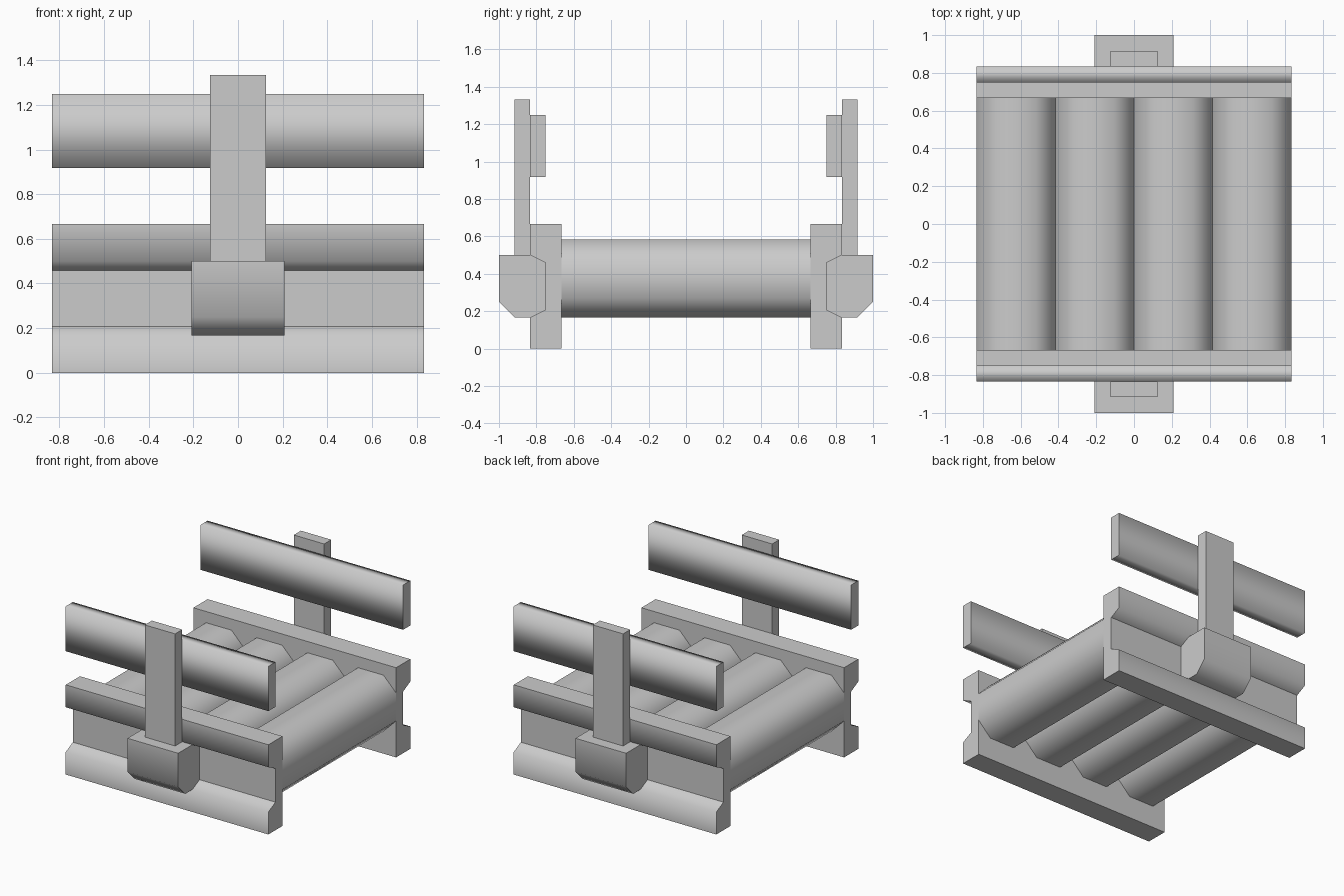
import bpy, bmesh
from mathutils import Vector

if "Cube" in bpy.data.objects:
    bpy.data.objects.remove(bpy.data.objects["Cube"])

U = 1 / 12  # design grid step


def extrude(name, profile, half, axis, sharp=(), offset=(0, 0, 0), mirror=False):
    """Extrude a profile (grid units) along x or y; sharp lists hard profile corners."""
    bm = bmesh.new()
    rings = []
    for s in (-half, half):
        rings.append([bm.verts.new(Vector((s, a, b) if axis == 'x' else (a, s, b)) * U)
                      for a, b in profile])
    n = len(profile)
    for i in range(n):
        j = (i + 1) % n
        bm.faces.new((rings[0][i], rings[0][j], rings[1][j], rings[1][i]))
    for ring in rings:
        bm.faces.new(ring)
    bmesh.ops.recalc_face_normals(bm, faces=bm.faces)
    for f in bm.faces:
        f.smooth = True
        if len(f.verts) == n and (n != 4 or f in bm.faces[-2:]):
            f.smooth = False
    # End caps stay crisp, as do the chosen lengthwise corners
    for ring in rings:
        for i in range(n):
            bm.edges.get((ring[i], ring[(i + 1) % n])).smooth = False
    for i in sharp:
        bm.edges.get((rings[0][i], rings[1][i])).smooth = False
    mesh = bpy.data.meshes.new(name)
    bm.to_mesh(mesh)
    bm.free()
    obj = bpy.data.objects.new(name, mesh)
    obj.location = Vector(offset) * U
    bpy.context.collection.objects.link(obj)
    if mirror:
        mod = obj.modifiers.new("Mirror", 'MIRROR')
        mod.use_axis = (False, True, False)
        mod.use_mirror_merge = False
    return obj


def rect(a0, a1, b0, b1):
    return [(a0, b0), (a1, b0), (a1, b1), (a0, b1)]


# Grooved side beams
extrude("side_beams",
        [(8, 0), (10, 0), (10, 2), (9, 2.5), (9, 5.5), (10, 6), (10, 8), (8, 8)],
        10, 'x', sharp=(0, 1, 3, 4, 6, 7), mirror=True)

# Clamp blocks seated in the beam grooves
extrude("clamp_blocks",
        [(9, 2.5), (10, 2), (11, 2), (12, 3), (12, 6), (10, 6), (9, 5.5)],
        2.5, 'x', sharp=(0, 1, 4, 5, 6), mirror=True)

# Upright posts
extrude("rail_posts", rect(10, 11, 6, 16), 1.5, 'x', sharp=range(4), mirror=True)

# Guard rails, softly shaded along their length
extrude("guard_rails", rect(9, 10, 11, 15), 10, 'x', mirror=True)

# Eight-sided rollers
R, C = 2.5, 1.25
octagon = [(-C, -R), (C, -R), (R, -C), (R, C), (C, R), (-C, R), (-R, C), (-R, -C)]
for k in range(4):
    extrude(f"roller_{k + 1}", octagon, 8, 'y', offset=(-7.5 + 5 * k, 0, 4.5))
